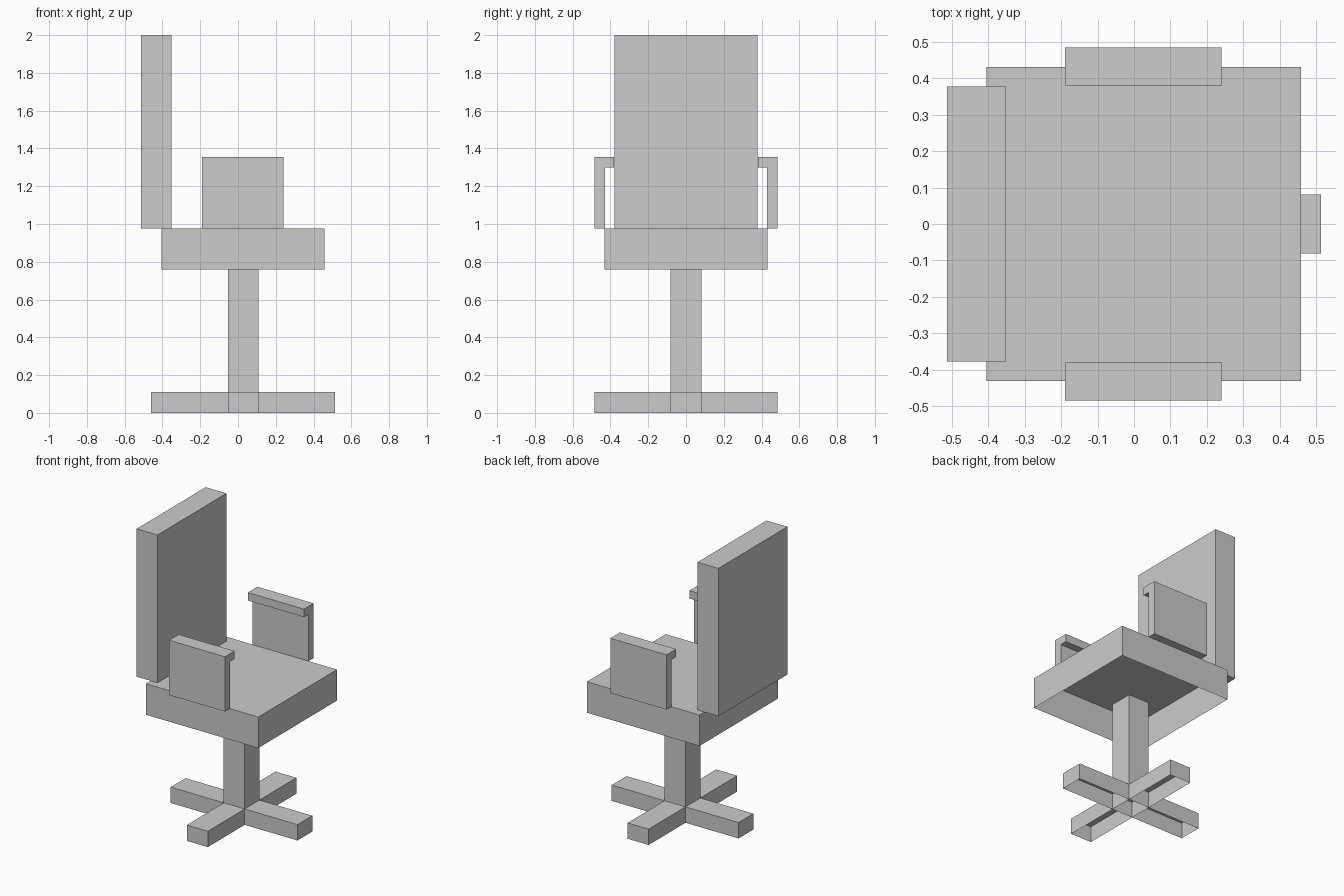
import bpy, bmesh
from mathutils import Vector

if "Cube" in bpy.data.objects:
    bpy.data.objects.remove(bpy.data.objects["Cube"])


def finish(name, bm):
    bmesh.ops.recalc_face_normals(bm, faces=bm.faces)
    mesh = bpy.data.meshes.new(name)
    bm.to_mesh(mesh)
    bm.free()
    obj = bpy.data.objects.new(name, mesh)
    bpy.context.collection.objects.link(obj)
    return obj


def box(name, x, y, z, open_bottom=False):
    """Box from (min, max) ranges, optionally hollow from below."""
    bm = bmesh.new()
    bmesh.ops.create_cube(bm, size=1)
    lo, hi = (Vector(p) for p in zip(x, y, z))
    for v in bm.verts:
        v.co = (lo + hi) / 2 + v.co * (hi - lo)
    bmesh.ops.recalc_face_normals(bm, faces=bm.faces)
    if open_bottom:
        bottom = [f for f in bm.faces if f.normal.z < -0.5]
        bmesh.ops.delete(bm, geom=bottom, context='FACES')
    return finish(name, bm)


def armrest(name, side):
    """Upright panel with an inward lip, swept along x."""
    profile = [(0.43, 0.975), (0.485, 0.975), (0.485, 1.355),
               (0.38, 1.355), (0.38, 1.30), (0.43, 1.30)]
    bm = bmesh.new()
    face = bm.faces.new([bm.verts.new((-0.19, side * y, z)) for y, z in profile])
    swept = bmesh.ops.extrude_face_region(bm, geom=[face])
    verts = [g for g in swept['geom'] if isinstance(g, bmesh.types.BMVert)]
    bmesh.ops.translate(bm, verts=verts, vec=(0.43, 0, 0))
    return finish(name, bm)


# Column footprint shared by the foot legs
CX, CY = (-0.053, 0.108), (-0.081, 0.081)
FOOT = (0, 0.11)

# Seat shell, backrest and column
box("seat", (-0.405, 0.458), (-0.431, 0.431), (0.76, 0.975), open_bottom=True)
box("backrest", (-0.513, -0.353), (-0.378, 0.378), (0.975, 2.0))
box("column", CX, CY, (0.11, 0.76))

# Four hollow foot legs around the column
box("foot_leg_front", (CX[1], 0.513), CY, FOOT, open_bottom=True)
box("foot_leg_back", (-0.46, CX[0]), CY, FOOT, open_bottom=True)
box("foot_leg_left", CX, (CY[1], 0.485), FOOT, open_bottom=True)
box("foot_leg_right", CX, (-0.485, CY[0]), FOOT, open_bottom=True)

# Armrests on both sides
armrest("armrest_left", 1)
armrest("armrest_right", -1)
